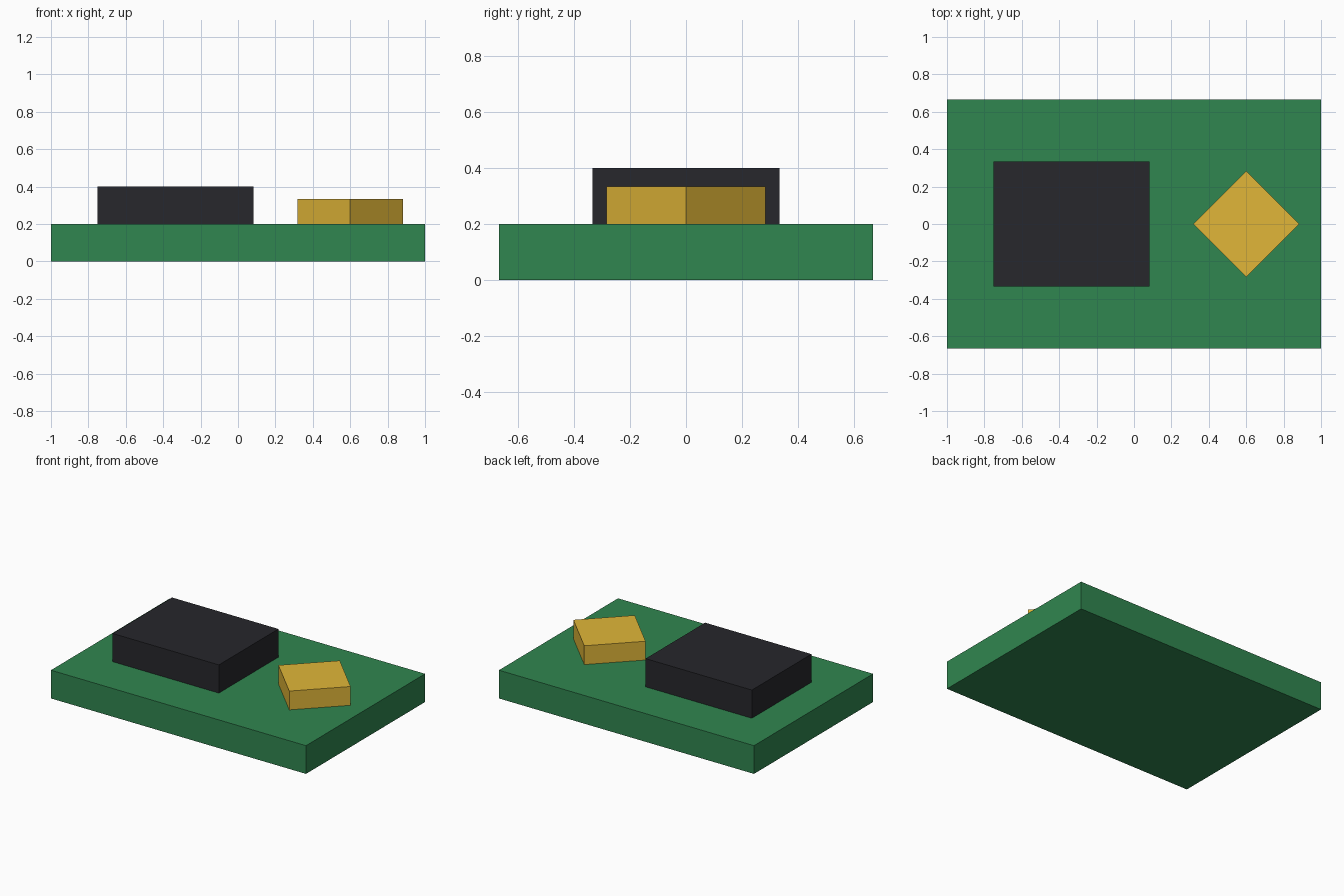
import bpy
from math import radians

if "Cube" in bpy.data.objects:
    bpy.data.objects.remove(bpy.data.objects["Cube"])


def block(name, size, centre, color, turn=0):
    """Box of full size (x, y, z) about its centre, turned about z."""
    bpy.ops.mesh.primitive_cube_add(size=1, location=centre, rotation=(0, 0, radians(turn)))
    ob = bpy.context.object
    ob.name = name
    ob.scale = size
    bpy.ops.object.transform_apply(location=False, rotation=False, scale=True)
    mat = bpy.data.materials.new(name + "_colour")
    mat.diffuse_color = (*color, 1)
    mat.use_nodes = True
    mat.node_tree.nodes["Principled BSDF"].inputs["Base Color"].default_value = mat.diffuse_color
    ob.data.materials.append(mat)
    return ob


# Green base board
block("board", (2, 1.3333, 0.2), (0, 0, 0.1), (0.03, 0.24, 0.08))
# Black chip on the left
block("chip", (0.8333, 0.6667, 0.2), (-0.3333, 0, 0.3), (0.02, 0.02, 0.025))
# Gold square block, turned 45 degrees
block("gold_block", (0.4, 0.4, 0.1333), (0.6, 0, 0.2667), (0.75, 0.47, 0.04), 45)
